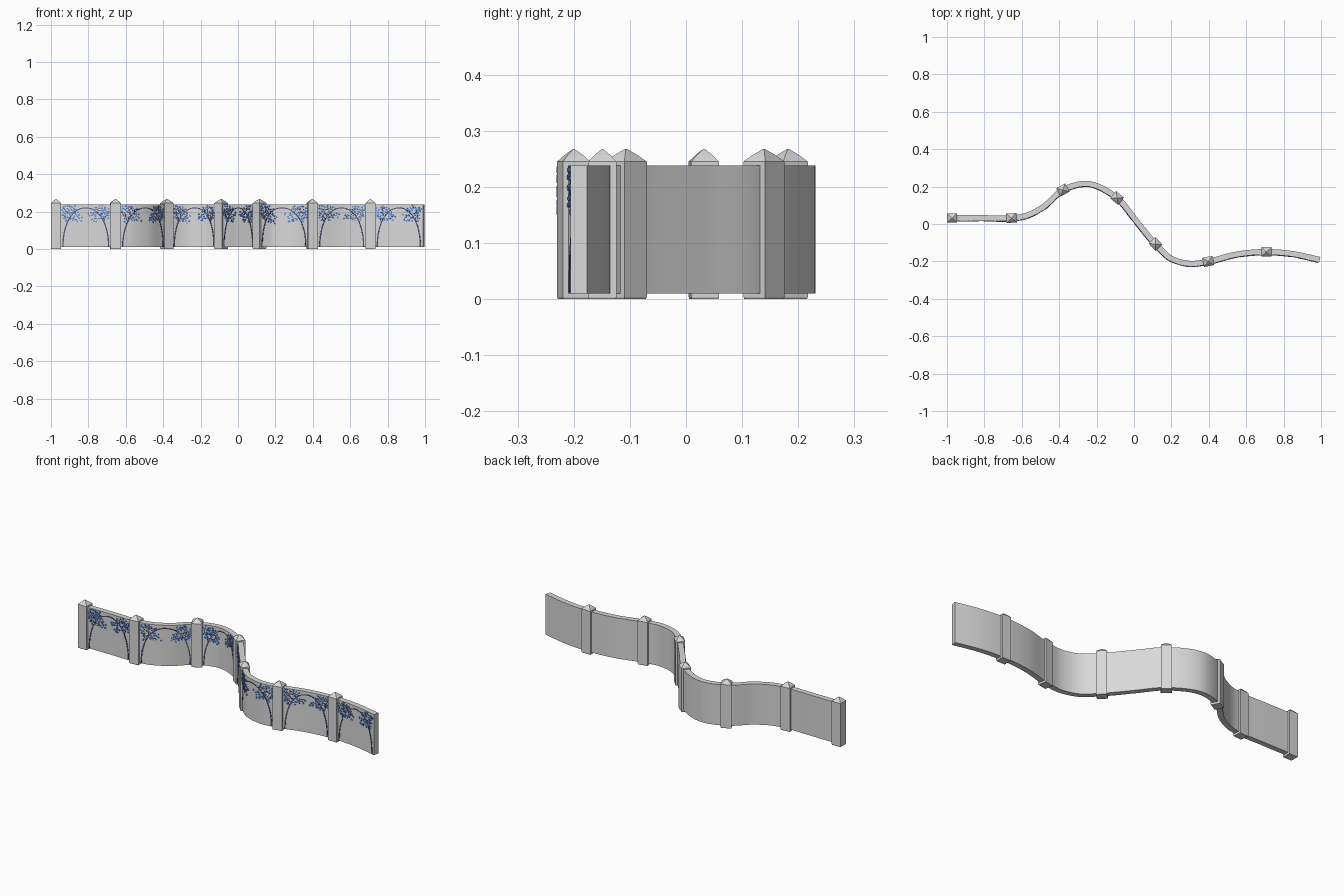
import bpy, bmesh, math, random
from mathutils import Vector

if "Cube" in bpy.data.objects:
    bpy.data.objects.remove(bpy.data.objects["Cube"])

random.seed(4)


def material(name, rgb):
    m = bpy.data.materials.new(name)
    m.diffuse_color = (*rgb, 1)
    m.use_nodes = True
    m.node_tree.nodes["Principled BSDF"].inputs["Base Color"].default_value = m.diffuse_color
    return m


STONE = material("grey stone", (0.69, 0.69, 0.69))
BARK = material("dark bark", (0.085, 0.075, 0.17))
LEAF = material("blue leaf", (0.11, 0.29, 0.80))

# Centre line of the wall: x, y, whether a pillar stands there
PATH = [(-0.973, .032, 1), (-.8, .032, 0), (-.655, .032, 1), (-.585, .042, 0),
        (-.49, .088, 0), (-.38, .182, 1), (-.26, .216, 0), (-.09, .139, 1),
        (.0125, .016, 0), (.115, -.107, 1), (.2, -.185, 0), (.3, -.212, 0),
        (.397, -.2, 1), (.55, -.162, 0), (.708, -.149, 1), (.85, -.16, 0),
        (.993, -.191, 0)]
HALF = 0.015          # half the wall thickness
STEPS = 8

ctrl = [Vector(p[:2]) for p in PATH]
ctrl = [2 * ctrl[0] - ctrl[1]] + ctrl + [2 * ctrl[-1] - ctrl[-2]]
line = []
for i in range(1, len(ctrl) - 2):
    a, b, c, d = ctrl[i - 1:i + 3]
    # tangents are scaled to the uneven point spacing
    h0, h1, h2 = (b - a).length, (c - b).length, (d - c).length
    m1 = ((b - a) / h0 * h1 + (c - b) / h1 * h0) / (h0 + h1) * h1
    m2 = ((c - b) / h1 * h2 + (d - c) / h2 * h1) / (h1 + h2) * h1
    for k in range(STEPS):
        t = k / STEPS
        line.append(b * (2*t**3 - 3*t**2 + 1) + m1 * (t**3 - 2*t**2 + t)
                    + c * (3*t**2 - 2*t**3) + m2 * (t**3 - t**2))
line.append(ctrl[-2])
dist = [0.0]
for a, b in zip(line, line[1:]):
    dist.append(dist[-1] + (b - a).length)


def tangent(i):
    return (line[min(i + 1, len(line) - 1)] - line[max(i - 1, 0)]).normalized()


def on_wall(s, z, out):
    """Point at length s along the wall, pushed out from its front face."""
    i = 0
    while i < len(dist) - 2 and dist[i + 1] < s:
        i += 1
    f = (s - dist[i]) / (dist[i + 1] - dist[i])
    t = tangent(i).lerp(tangent(i + 1), f).normalized()
    p = line[i].lerp(line[i + 1], f) + Vector((t.y, -t.x)) * (HALF + out)
    return (p.x, p.y, z)


def finish(bm, name, mat, smooth=False):
    bmesh.ops.recalc_face_normals(bm, faces=bm.faces)
    me = bpy.data.meshes.new(name)
    bm.to_mesh(me)
    bm.free()
    ob = bpy.data.objects.new(name, me)
    bpy.context.collection.objects.link(ob)
    me.materials.append(mat)
    if smooth:
        bpy.ops.object.select_all(action='DESELECT')
        ob.select_set(True)
        bpy.context.view_layer.objects.active = ob
        bpy.ops.object.shade_smooth_by_angle(angle=math.radians(30))
    return ob


def loft(bm, rings):
    """Join closed rings of points and cap both ends."""
    rings = [[bm.verts.new(p) for p in r] for r in rings]
    n = len(rings[0])
    for r, q in zip(rings, rings[1:]):
        for j in range(n):
            bm.faces.new((r[j], r[(j + 1) % n], q[(j + 1) % n], q[j]))
    bm.faces.new(rings[0])
    bm.faces.new(rings[-1])


# Winding wall
bm = bmesh.new()
rings = []
for i, p in enumerate(line):
    t = tangent(i)
    n = Vector((t.y, -t.x)) * HALF
    rings.append([(*(p + n * s), z) for s, z in
                  ((1, .01), (1, .238), (-1, .238), (-1, .01))])
loft(bm, rings)
finish(bm, "wall", STONE, True)

# Pillars with chamfered foot and pointed cap
stops = [i * STEPS for i, p in enumerate(PATH) if p[2]]
for k, i in enumerate(stops):
    bm = bmesh.new()
    t = tangent(i)
    n = Vector((t.y, -t.x))
    rings = []
    for z, w in ((0, .95), (.004, 1), (.245, 1), (.257, .55), (.268, .03)):
        rings.append([(*(line[i] + t * a * .0275 * w + n * b * .025 * w), z)
                      for a, b in ((-1, -1), (1, -1), (1, 1), (-1, 1))])
    loft(bm, rings)
    finish(bm, f"pillar_{k + 1}", STONE)


def plate(bm, outline, top=.003):
    """Thin raised plate from an outline given in wall coordinates."""
    loft(bm, [[on_wall(s, z, o) for s, z in outline] for o in (-.001, top)])


def twig(bm, pts, w0, w1):
    """Tapering strip along points in wall coordinates."""
    for k, (a, b) in enumerate(zip(pts, pts[1:])):
        a, b = Vector(a), Vector(b)
        d = (b - a).normalized()
        n = Vector((-d.y, d.x))
        u = (w0 + (w1 - w0) * k / (len(pts) - 1)) / 2
        v = (w0 + (w1 - w0) * (k + 1) / (len(pts) - 1)) / 2
        plate(bm, (a + n * u, b + n * v, b - n * v, a - n * u), .002)


def leaf(bm, s, z, size):
    """Small rounded six-sided leaf."""
    r = random.uniform(0, math.tau)
    ax = Vector((math.cos(r), math.sin(r))) * size
    up = Vector((-ax.y, ax.x)) * .75
    c = Vector((s, z))
    plate(bm, [c + ax * math.cos(q) + up * math.sin(q)
               for q in (j * math.tau / 6 for j in range(6))], .0035)


# Arching trees with twigs and leaves in every bay
edges = [dist[i] for i in stops] + [dist[-1] + .022]
for k, (s0, s1) in enumerate(zip(edges, edges[1:])):
    mid, half = (s0 + s1) / 2, (s1 - s0) / 2 - .037
    trees, leaves = bmesh.new(), bmesh.new()

    def arch(a):
        """Arch curve: a runs from 0 at the foot to 1 at the crown."""
        q = a * math.pi / 2
        return (half * math.cos(q) ** .92, .012 + .208 * math.sin(q) ** .95)

    for side in (-1, 1):
        def put(p):
            return (mid + side * p[0], p[1])
        # trunk bending from the foot to the crown
        twig(trees, [put(arch(j / 14)) for j in range(15)], .007, .0045)
        spots = []
        # twigs: start on the arch, heading in degrees, length
        for a0, ang, ln in ((.42, 72, .065), (.50, 40, .06), (.56, 62, .055),
                            (.62, 20, .08), (.70, 38, .05), (.52, 190, .04),
                            (.66, 215, .045), (.78, 15, .06)):
            x, z = arch(a0)
            pts = [(x, z)]
            a = math.radians(ang + random.uniform(-8, 8))
            bend = random.uniform(-.25, .25)
            for j in range(4):
                x = min(x + math.cos(a) * ln / 4,
                        half + random.uniform(-.002, .004))
                z = min(z + math.sin(a) * ln / 4, .229)
                a += bend
                pts.append((x, z))
            twig(trees, [put(p) for p in pts], .003, .0018)
            # leaves alternate along the twig and keep clear of each other
            for px, pz in pts[1:]:
                for _ in range(6):
                    p = Vector((min(px + random.uniform(-.014, .014), half + .004),
                                min(pz + random.uniform(-.014, .014), .231)))
                    if all((p - o).length > .0115 for o in spots):
                        spots.append(p)
                        leaf(leaves, *put(p), random.uniform(.0052, .0068))
    finish(trees, f"tree_arch_{k + 1}", BARK)
    finish(leaves, f"leaves_{k + 1}", LEAF)
